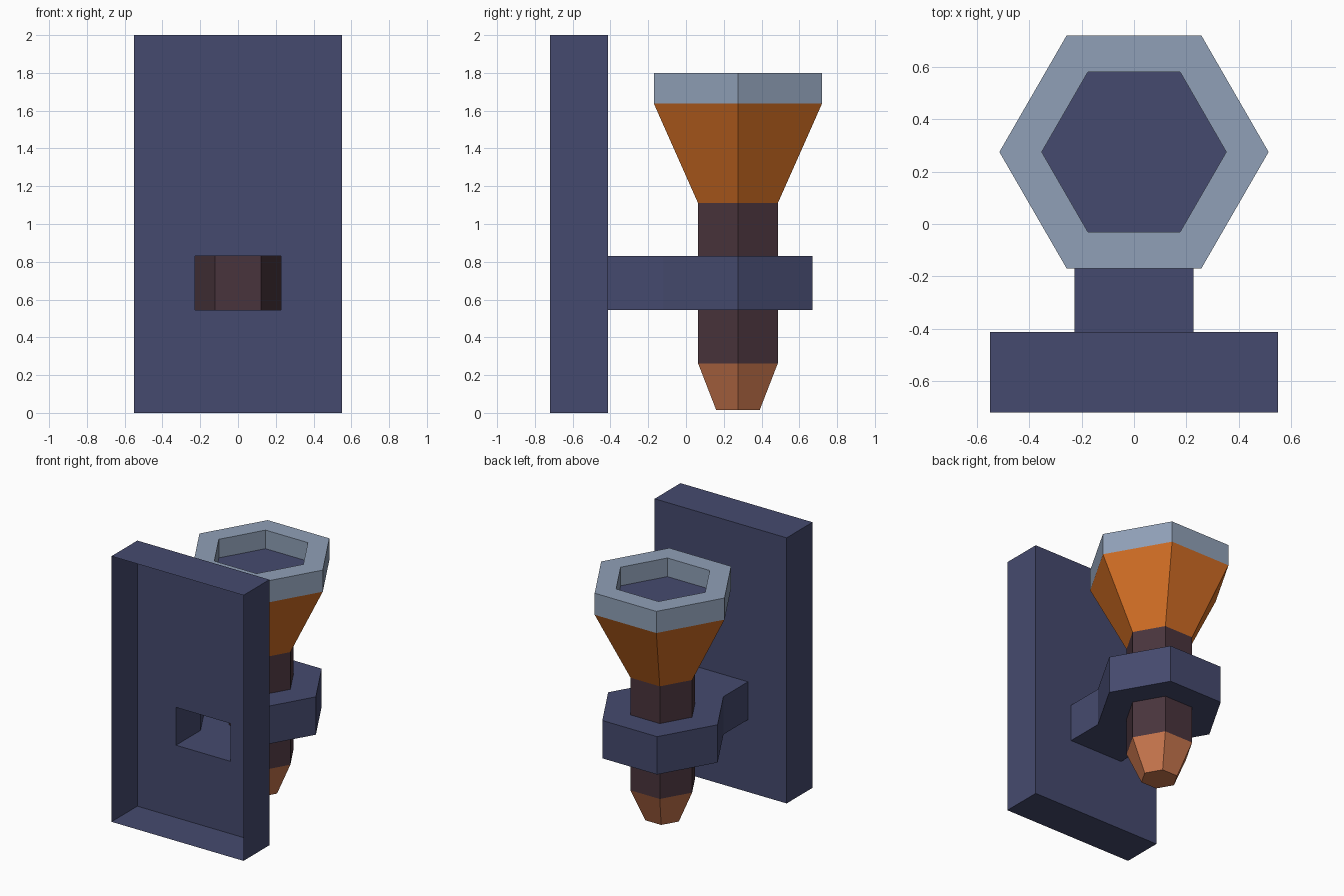
import bpy
import bmesh
from math import cos, sin, radians

if "Cube" in bpy.data.objects:
    bpy.data.objects.remove(bpy.data.objects["Cube"])

AXIS_Y = 0.275              # centre line of the torch
ROOT3_2 = cos(radians(30))  # apothem / radius of a hexagon


def material(name, rgb):
    linear = [((c / 255 + 0.055) / 1.055) ** 2.4 for c in rgb] + [1]
    mat = bpy.data.materials.new(name)
    mat.use_nodes = True
    mat.diffuse_color = linear
    mat.node_tree.nodes["Principled BSDF"].inputs["Base Color"].default_value = linear
    return mat


navy = material("navy metal", (69, 74, 110))
grey = material("pale steel", (144, 160, 183))
orange = material("orange", (214, 112, 37))
brown = material("dark brown", (73, 52, 60))
copper = material("copper", (202, 119, 78))


def finish(name, bm, mat):
    mesh = bpy.data.meshes.new(name)
    bm.to_mesh(mesh)
    bm.free()
    mesh.materials.append(mat)
    obj = bpy.data.objects.new(name, mesh)
    bpy.context.collection.objects.link(obj)
    return obj


def hexagon(apothem):
    r = apothem / ROOT3_2
    return [(r * cos(radians(60 * i)), AXIS_Y + r * sin(radians(60 * i))) for i in range(6)]


def loop(bm, outline, z):
    return [bm.verts.new((x, y, z)) for x, y in outline]


def bridge(bm, a, b, skip=()):
    n = len(a)
    for i in range(n):
        if i not in skip:
            j = (i + 1) % n
            bm.faces.new((a[i], a[j], b[j], b[i]))


def hex_part(name, profile, mat, bottom=False, top=False):
    """Six-sided part through (apothem, z) pairs, listed outside bottom to top."""
    bm = bmesh.new()
    rings = [loop(bm, hexagon(a), z) for a, z in profile]
    for a, b in zip(rings, rings[1:]):
        bridge(bm, a, b)
    if bottom:
        bm.faces.new(rings[0][::-1])
    if top:
        bm.faces.new(rings[-1])
    return finish(name, bm, mat)


# Torch, from the tip up
hex_part("torch_tip", [(0.115, 0.015), (0.211, 0.262)], copper, bottom=True)
hex_part("torch_shaft", [(0.211, 0.262), (0.211, 1.11)], brown)
hex_part("torch_funnel", [(0.211, 1.11), (0.445, 1.637)], orange)
hex_part("torch_rim", [(0.445, 1.637), (0.445, 1.8), (0.305, 1.8), (0.305, 1.66)], grey)
hex_part("torch_bowl_floor", [(0.305, 1.66)], navy, top=True)

# Hollow holder: hexagonal collar and arm, open where it meets the wall plate
LOW, HIGH, BACK = 0.545, 0.83, -0.412
collar = hexagon(0.395)
half_arm = collar[5][0]
outline = collar[:5] + [(-half_arm, BACK), (half_arm, BACK)] + collar[5:]
bm = bmesh.new()
bottom, top = loop(bm, outline, LOW), loop(bm, outline, HIGH)
bridge(bm, bottom, top, skip=(5,))
bm.faces.new(bottom[::-1])
bm.faces.new(top)
finish("holder_arm", bm, navy)


# Wall plate: thin open-fronted tray with a window into the arm
def rectangle(bm, half, low, high, y):
    corners = [(-half, low), (half, low), (half, high), (-half, high)]
    return [bm.verts.new((x, y, z)) for x, z in corners]


bm = bmesh.new()
front = rectangle(bm, 0.55, 0, 2, -0.72)
back = rectangle(bm, 0.55, 0, 2, BACK)
window = rectangle(bm, half_arm, LOW, HIGH, BACK)
bridge(bm, front, back)
bridge(bm, back, window)
finish("wall_plate", bm, navy)
